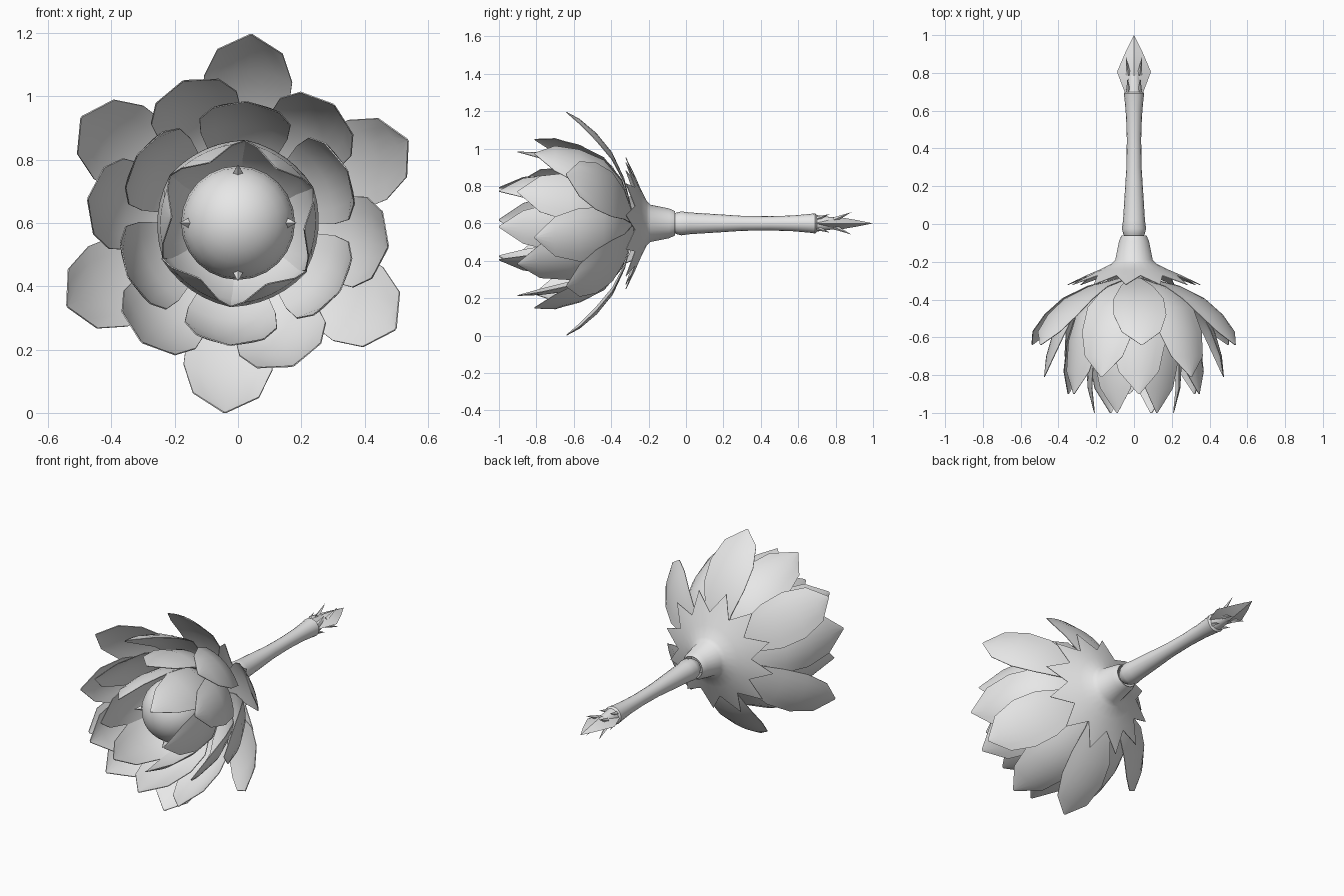
import bpy, bmesh, math
from mathutils import Vector, Matrix

if "Cube" in bpy.data.objects:
    bpy.data.objects.remove(bpy.data.objects["Cube"])

CZ = 0.6  # height of the long axis
grey = bpy.data.materials.new("pale grey")
grey.diffuse_color = (0.8, 0.8, 0.8, 1)
grey.use_nodes = True
grey.node_tree.nodes["Principled BSDF"].inputs["Base Color"].default_value = grey.diffuse_color


def on_axis(r, w, y, a):
    """Point at radius r, sideways offset w, length y, turned by angle a."""
    c, s = math.cos(a), math.sin(a)
    return Vector((r * c - w * s, y, CZ + r * s + w * c))


def finish(name, bm, angle=35):
    bmesh.ops.recalc_face_normals(bm, faces=bm.faces)
    me = bpy.data.meshes.new(name)
    bm.to_mesh(me)
    bm.free()
    me.materials.append(grey)
    ob = bpy.data.objects.new(name, me)
    bpy.context.collection.objects.link(ob)
    bpy.ops.object.select_all(action='DESELECT')
    ob.select_set(True)
    bpy.context.view_layer.objects.active = ob
    bpy.ops.object.shade_smooth_by_angle(angle=math.radians(angle))
    return ob


def skin(bm, rows, closed):
    vs = [[bm.verts.new(p) for p in row] for row in rows]
    for r0, r1 in zip(vs, vs[1:]):
        n = len(r0)
        for i in range(n if closed else n - 1):
            j = (i + 1) % n
            bm.faces.new((r0[i], r0[j], r1[j], r1[i]))
    return vs


def lathe(name, profile, sides=16, sx=1.0, sz=1.0, angle=35):
    bm = bmesh.new()
    rows = []
    for r, y in profile:
        ring = [2 * math.pi * i / sides for i in range(sides)]
        rows.append([(r * sx * math.cos(a), y, CZ + r * sz * math.sin(a)) for a in ring])
    vs = skin(bm, rows, True)
    bm.faces.new(vs[0])
    bm.faces.new(vs[-1])
    bmesh.ops.remove_doubles(bm, verts=bm.verts, dist=0.0005)
    return finish(name, bm, angle)


def spike(bm, base, tip, radius):
    d = Vector(tip) - Vector(base)
    m = Matrix.Translation((Vector(base) + Vector(tip)) / 2) @ d.to_track_quat('Z', 'Y').to_matrix().to_4x4()
    bmesh.ops.create_cone(bm, cap_ends=True, segments=4, radius1=radius, radius2=0,
                          depth=d.length, matrix=m)


# Petals: cupped leaves following a meridian, six to each ring
BROAD = (0.22, 0.62, 0.95, 1.0, 0.74, 0.03)
POINTED = (0.3, 0.8, 1.0, 0.98, 0.66, 0.03)


def petal_ring(name, meridian, half_width, cup, start, widths=BROAD):
    bm = bmesh.new()
    for k in range(6):
        a = math.radians(start + 60 * k)
        rows = []
        for (r, y), f in zip(meridian, widths):
            row = []
            for i in range(-3, 4):
                w = half_width * f * i / 3
                row.append(on_axis(r - w * w / (2 * cup), w, y, a))
            rows.append(row)
        skin(bm, rows, False)
    bmesh.ops.recalc_face_normals(bm, faces=bm.faces)
    bmesh.ops.solidify(bm, geom=bm.faces[:], thickness=0.004)
    finish(name, bm)


petal_ring("outer_petals", [(.06, -.285), (.24, -.33), (.38, -.395), (.485, -.48),
                            (.56, -.57), (.598, -.64)], .14, .33, 86)
petal_ring("second_petals", [(.06, -.29), (.23, -.34), (.36, -.44), (.43, -.57),
                             (.468, -.70), (.482, -.81)], .145, .27, 51)
petal_ring("third_petals", [(.05, -.30), (.20, -.365), (.31, -.48), (.36, -.62),
                            (.38, -.78), (.385, -.90)], .145, .27, 86)
petal_ring("inner_petals", [(.05, -.31), (.16, -.40), (.235, -.53), (.255, -.70),
                            (.245, -.87), (.212, -1.0)], .135, .32, 55, POINTED)

# Round bud deep in the middle with four small thorns
BUD_Y = -0.6
lathe("bud", [(0.18 * math.sin(math.pi * i / 12), BUD_Y - 0.18 * math.cos(math.pi * i / 12))
              for i in range(13)], 24)
lathe("bud_stalk", [(.05, -.25), (.07, -.35), (.09, -.46)], 12)
bm = bmesh.new()
for k in range(4):
    a = k * math.pi / 2
    spike(bm, on_axis(.14, 0, BUD_Y - .06, a), on_axis(.185, 0, BUD_Y - .12, a), .025)
finish("bud_thorns", bm, 20)

# Star-shaped calyx with twelve teeth
bm = bmesh.new()
rows = []
for r_tip, y_tip, r_gap, y_gap in [(.066, -.06, .066, -.06), (.080, -.09, .080, -.09),
                                   (.100, -.19, .100, -.19), (.12, -.21, .12, -.21),
                                   (.18, -.24, .18, -.24),
                                   (.25, -.270, .225, -.262), (.355, -.32, .245, -.272)]:
    row = []
    for i in range(24):
        a = math.pi * i / 12 + math.radians(7)
        row.append(on_axis(r_gap, 0, y_gap, a) if i % 2 else on_axis(r_tip, 0, y_tip, a))
    rows.append(row)
skin(bm, rows, True)
bmesh.ops.recalc_face_normals(bm, faces=bm.faces)
bmesh.ops.solidify(bm, geom=bm.faces[:], thickness=0.004)
finish("calyx", bm, 45)

# Slim waisted handle running out inside the pommel
lathe("handle", [(.045, -.075), (.058, -.05), (.064, -.025), (.058, .02), (.05, .15),
                 (.040, .30), (.038, .45), (.042, .57), (.050, .66), (.054, .69),
                 (.044, .70), (.030, .80), (.012, .86)])

# Flattened four-sided pointed pommel with thorns on both faces
lathe("pommel", [(.04, .66), (.05, .70), (.09, .805), (.045, .91), (0, 1.0)], 4, 1.0, .4, 25)
bm = bmesh.new()
for sz in (-1, 1):
    for sx in (-1, 1):
        spike(bm, (sx * .03, .79, CZ + sz * .018), (sx * .042, .885, CZ + sz * .06), .014)
        spike(bm, (sx * .03, .70, CZ + sz * .025), (sx * .035, .77, CZ + sz * .05), .012)
finish("pommel_thorns", bm, 20)
